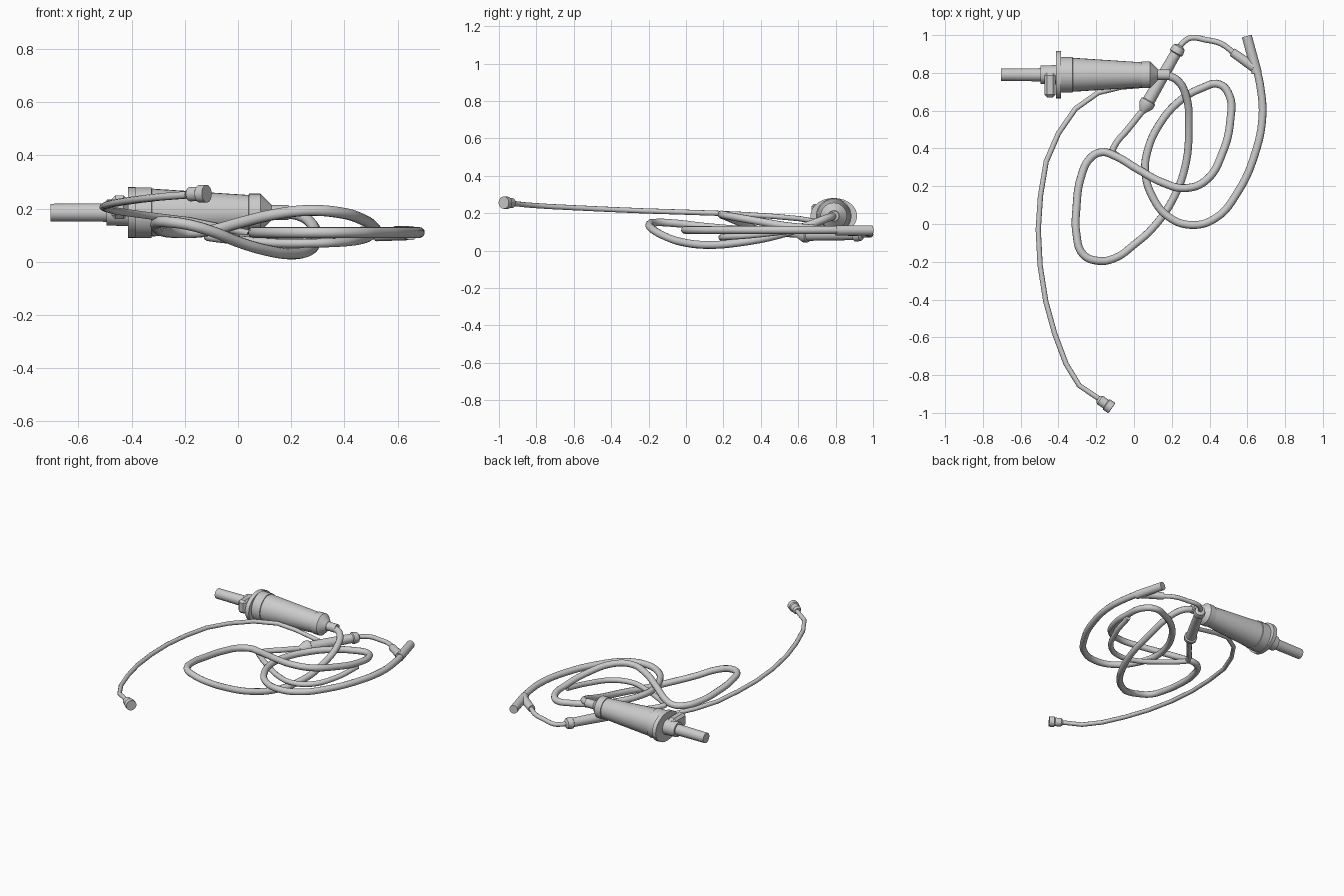
import bpy, bmesh, math
from mathutils import Vector, Matrix

cube = bpy.data.objects.get("Cube")
if cube:
    bpy.data.objects.remove(cube, do_unlink=True)

grey = bpy.data.materials.new("light grey plastic")
grey.use_nodes = True
grey.diffuse_color = (0.6, 0.6, 0.6, 1)
grey.node_tree.nodes["Principled BSDF"].inputs["Base Color"].default_value = (0.6, 0.6, 0.6, 1)


def finish(obj, angle=35):
    bpy.ops.object.select_all(action='DESELECT')
    obj.select_set(True)
    bpy.context.view_layer.objects.active = obj
    bpy.ops.object.shade_smooth_by_angle(angle=math.radians(angle))
    return obj


def add_mesh(name, bm):
    bmesh.ops.recalc_face_normals(bm, faces=bm.faces)
    mesh = bpy.data.meshes.new(name)
    bm.to_mesh(mesh)
    bm.free()
    mesh.materials.append(grey)
    obj = bpy.data.objects.new(name, mesh)
    bpy.context.collection.objects.link(obj)
    return finish(obj)


def turned(name, start, end, profile, sides=28, squash=1.0):
    """Closed lathe along start-end; profile is (distance, radius)."""
    start, end = Vector(start), Vector(end)
    turn = (end - start).to_track_quat('Z', 'Y').to_matrix()
    bm = bmesh.new()
    rings = []
    for d, r in profile:
        ring = []
        for i in range(sides):
            a = math.tau * i / sides
            p = turn @ Vector((r * math.cos(a), r * math.sin(a), d))
            p.z *= squash
            ring.append(bm.verts.new(start + p))
        rings.append(ring)
    for lo, hi in zip(rings, rings[1:]):
        for i in range(sides):
            j = (i + 1) % sides
            bm.faces.new((lo[i], lo[j], hi[j], hi[i]))
    bm.faces.new(rings[0])
    bm.faces.new(rings[-1])
    return add_mesh(name, bm)


def rod(name, start, end, r1, r2=None):
    length = (Vector(end) - Vector(start)).length
    return turned(name, start, end, [(0, r1), (length, r2 or r1)])


def tube(name, points, radius, smooth=True):
    """Round hose through the points."""
    curve = bpy.data.curves.new(name, 'CURVE')
    curve.dimensions = '3D'
    curve.bevel_depth = radius
    curve.bevel_resolution = 3
    curve.use_fill_caps = True
    curve.resolution_u = 6
    if smooth:
        spline = curve.splines.new('BEZIER')
        spline.bezier_points.add(len(points) - 1)
        for bp, p in zip(spline.bezier_points, points):
            bp.co = p
            bp.handle_left_type = bp.handle_right_type = 'AUTO'
    else:
        spline = curve.splines.new('POLY')
        spline.points.add(len(points) - 1)
        for sp, p in zip(spline.points, points):
            sp.co = (*p, 1)
    temp = bpy.data.objects.new(name + " path", curve)
    bpy.context.collection.objects.link(temp)
    bpy.context.view_layer.update()
    mesh = bpy.data.meshes.new_from_object(temp.evaluated_get(bpy.context.evaluated_depsgraph_get()))
    bpy.data.objects.remove(temp, do_unlink=True)
    mesh.materials.clear()
    mesh.materials.append(grey)
    obj = bpy.data.objects.new(name, mesh)
    bpy.context.collection.objects.link(obj)
    return finish(obj, 50)


# Drip chamber with its spike, flange and outlet
AXIS_Y, AXIS_Z = 0.79, 0.185


def on_axis(x):
    return (x, AXIS_Y, AXIS_Z)


rod("spike", on_axis(-0.705), on_axis(-0.45), 0.033, 0.035)
rod("spike_hub", on_axis(-0.495), on_axis(-0.40), 0.048, 0.052)
turned("finger_flange", on_axis(-0.413), on_axis(0),
       [(0, 0.125), (0.027, 0.125)], squash=0.77)
turned("drip_chamber", on_axis(-0.39), on_axis(0.2),
       [(0, 0.095), (0.065, 0.095), (0.066, 0.09), (0.43, 0.066), (0.431, 0.071),
        (0.475, 0.071), (0.515, 0.03)])
rod("chamber_outlet", on_axis(0.11), on_axis(0.19), 0.028)

# Air vent on the hub
bm = bmesh.new()
bmesh.ops.create_cube(bm, size=1, matrix=Matrix.Translation((-0.445, 0.735, 0.205))
                      @ Matrix.Diagonal((0.06, 0.13, 0.09, 1)))
bmesh.ops.bevel(bm, geom=bm.edges[:], offset=0.015, segments=1, affect='EDGES')
add_mesh("air_vent", bm)

# Long looping hose
tube("main_hose", [
    (0.17, 0.79, .185), (0.23, 0.76, .175), (0.275, 0.68, .145), (0.29, 0.5, .085),
    (0.27, 0.3, .045), (0.2, 0.12, .03), (0.1, -0.02, .045), (0, -0.11, .075),
    (-0.1, -0.18, .115), (-0.19, -0.195, .14), (-0.27, -0.16, .15), (-0.305, -0.05, .145),
    (-0.305, 0.08, .13), (-0.28, 0.25, .115), (-0.23, 0.35, .11), (-0.17, 0.38, .11),
    (-0.1, 0.36, .118), (0.02, 0.29, .15), (0.15, 0.22, .18), (0.27, 0.19, .193),
    (0.38, 0.23, .185), (0.47, 0.38, .158), (0.51, 0.55, .13), (0.505, 0.68, .118),
    (0.45, 0.74, .11), (0.36, 0.72, .11), (0.24, 0.65, .11), (0.13, 0.52, .11),
    (0.07, 0.38, .11), (0.06, 0.27, .11), (0.1, 0.14, .11), (0.18, 0.04, .11),
    (0.3, -0.005, .11), (0.43, 0.03, .11), (0.55, 0.17, .11), (0.64, 0.37, .11),
    (0.68, 0.57, .11), (0.67, 0.72, .11), (0.645, 0.84, .11)], 0.021)

# Branch connector at the hose end
rod("connector_body", (0.65, 0.80, .108), (0.597, 0.995, .108), 0.027)
rod("connector_branch", (0.635, 0.83, .108), (0.52, 0.91, .1), 0.027, 0.023)
tube("branch_hose", [(0.53, 0.905, .1), (0.46, 0.955, .095), (0.38, 0.975, .09),
                     (0.30, 0.985, .085), (0.265, 0.965, .085), (0.235, 0.93, .085)], 0.015)

# Injection port with a rim at each end
turned("injection_port", (0.245, 0.945, .085), (0.045, 0.595, .085),
       [(0, 0.016), (0.01, 0.032), (0.03, 0.037), (0.045, 0.037), (0.05, 0.029),
        (0.335, 0.033), (0.34, 0.041), (0.365, 0.041), (0.405, 0.016)])
tube("port_hose", [(0.05, 0.605, .085), (-0.03, 0.505, .09), (-0.105, 0.41, .095),
                   (-0.112, 0.385, .095), (-0.08, 0.355, .09), (0.02, 0.29, .08),
                   (0.15, 0.22, .07), (0.27, 0.19, .07), (0.38, 0.23, .073),
                   (0.47, 0.38, .085), (0.51, 0.55, .105)], 0.017)

# Thin line sweeping forward to its end cap
tube("thin_line", [
    (0.12, 0.74, .09), (-0.07, 0.725, .13), (-0.19, 0.695, .155), (-0.31, 0.61, .17),
    (-0.40, 0.48, .182), (-0.465, 0.33, .192), (-0.495, 0.15, .2), (-0.507, -0.03, .206),
    (-0.497, -0.22, .212), (-0.467, -0.41, .22), (-0.42, -0.58, .228), (-0.36, -0.74, .236),
    (-0.29, -0.855, .244), (-0.17, -0.935, .253)], 0.014, smooth=False)
turned("end_cap", (-0.19, -0.925, .254), (-0.12, -0.973, .256),
       [(0, 0.018), (0.012, 0.027), (0.05, 0.027), (0.055, 0.033), (0.088, 0.033)])
